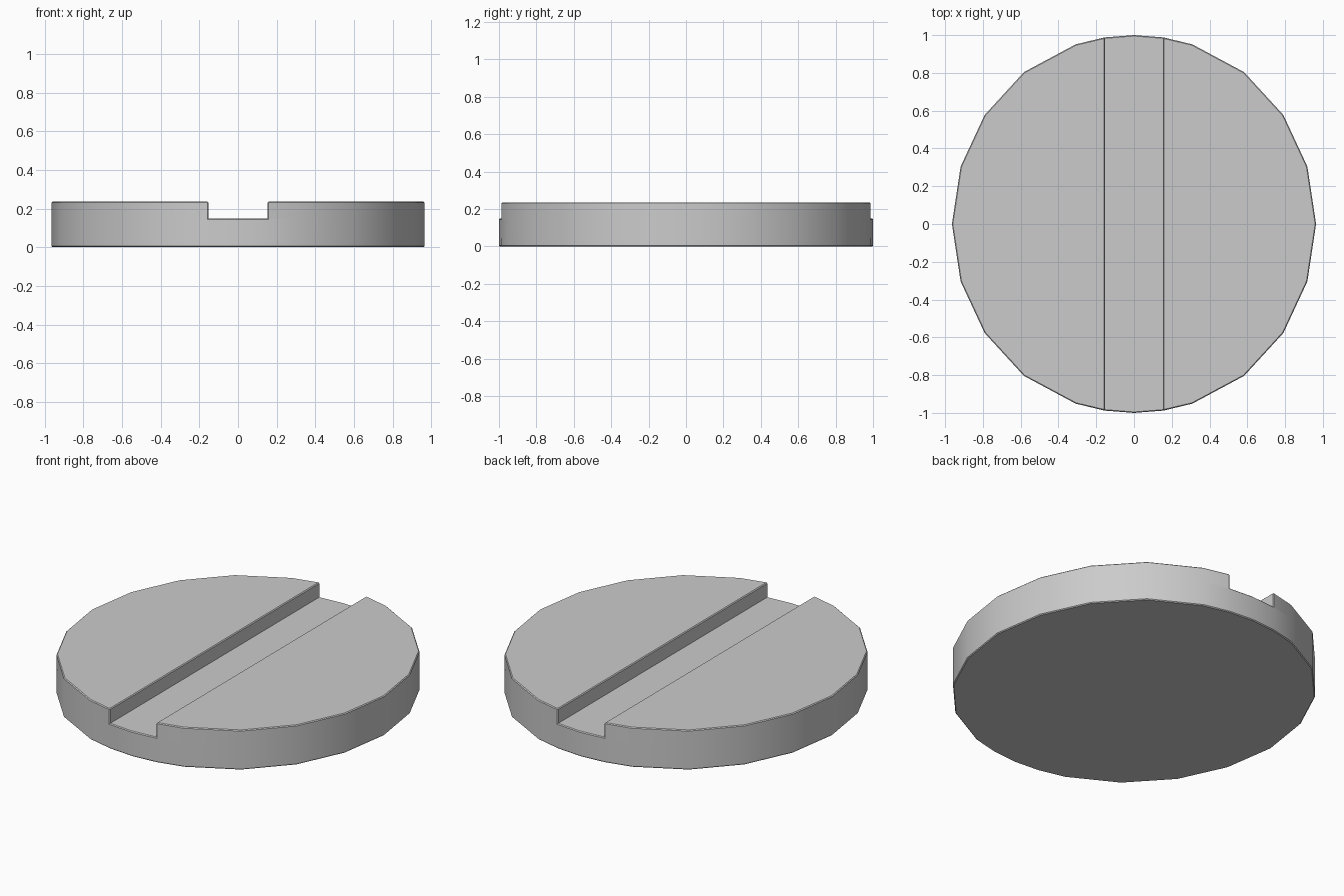
import bpy, bmesh, math

if "Cube" in bpy.data.objects:
    bpy.data.objects.remove(bpy.data.objects["Cube"])

FLOOR, TOP = 0.149, 0.236
SLOT = 0.153

# Slotted disc outline: quarter from the slot edge round to the +x side
quarter = [(SLOT, 0.988), (0.309, 0.951), (0.583, 0.804),
           (0.791, 0.577), (0.918, 0.304), (0.964, 0.0)]
right = quarter + [(x, -y) for x, y in reversed(quarter[:-1])]
left = [(-x, y) for x, y in reversed(right)]
centre = [(-SLOT, 0.988), (0, 1), (SLOT, 0.988),
          (SLOT, -0.988), (0, -1), (-SLOT, -0.988)]

bm = bmesh.new()


def strip(points):
    return bm.faces.new([bm.verts.new((x, y, 0)) for x, y in reversed(points)])


def raise_faces(faces, height):
    geom = bmesh.ops.extrude_face_region(bm, geom=faces, use_keep_orig=False)["geom"]
    verts = [g for g in geom if isinstance(g, bmesh.types.BMVert)]
    bmesh.ops.translate(bm, vec=(0, 0, height), verts=verts)
    return [g for g in geom if isinstance(g, bmesh.types.BMFace)]


for points in (left, centre, right):
    strip(points)
bmesh.ops.remove_doubles(bm, verts=bm.verts[:], dist=1e-4)

# Solid base up to the slot floor, keeping an underside
under = bm.faces[:]
copy = bmesh.ops.duplicate(bm, geom=under)["geom"]
caps = raise_faces([g for g in copy if isinstance(g, bmesh.types.BMFace)], FLOOR)

# Two raised halves either side of the slot
for side in (-1, 1):
    half = [f for f in caps if f.is_valid and f.calc_center_median().x * side > 0.2]
    raise_faces(half, TOP - FLOOR)

bmesh.ops.remove_doubles(bm, verts=bm.verts[:], dist=1e-4)
bmesh.ops.dissolve_limit(bm, angle_limit=0.01, verts=bm.verts[:], edges=bm.edges[:])
bmesh.ops.recalc_face_normals(bm, faces=bm.faces[:])

# Tiny softened rim
rim = [e for e in bm.edges if len(e.link_faces) == 2
       and e.calc_face_angle() > 0.7 and e.is_convex]
bmesh.ops.bevel(bm, geom=rim, offset=0.005, segments=1, affect='EDGES', profile=0.5)

mesh = bpy.data.meshes.new("slotted_disc")
bm.to_mesh(mesh)
bm.free()
disc = bpy.data.objects.new("slotted_disc", mesh)
bpy.context.collection.objects.link(disc)
bpy.context.view_layer.objects.active = disc
disc.select_set(True)
bpy.ops.object.shade_smooth_by_angle(angle=math.radians(30))
